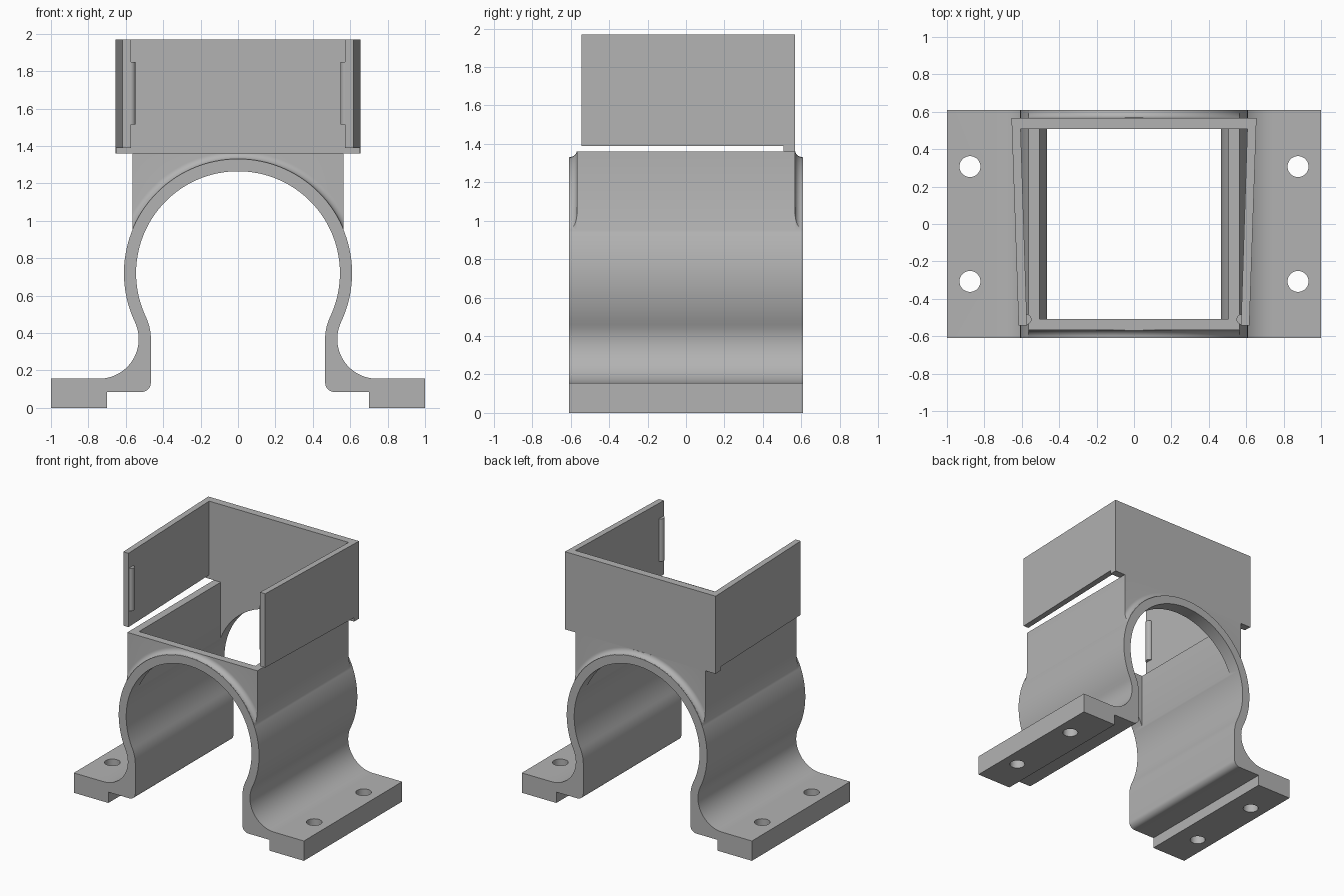
import bpy, bmesh, math
from mathutils import Matrix

if "Cube" in bpy.data.objects:
    bpy.data.objects.remove(bpy.data.objects["Cube"])

grey = bpy.data.materials.new("plain grey")
grey.diffuse_color = (0.45, 0.45, 0.45, 1)
grey.use_nodes = True
grey.node_tree.nodes["Principled BSDF"].inputs["Base Color"].default_value = grey.diffuse_color


def finish(name, bm):
    bmesh.ops.recalc_face_normals(bm, faces=bm.faces)
    me = bpy.data.meshes.new(name)
    bm.to_mesh(me)
    bm.free()
    me.materials.append(grey)
    ob = bpy.data.objects.new(name, me)
    bpy.context.collection.objects.link(ob)
    return ob


def prism(name, pts, lo, hi, axis="z"):
    """Extrude a 2D outline along z (xy outline) or y (xz outline)."""
    bm = bmesh.new()
    place = (lambda p, h: (p[0], p[1], h)) if axis == "z" else (lambda p, h: (p[0], h, p[1]))
    a = [bm.verts.new(place(p, lo)) for p in pts]
    b = [bm.verts.new(place(p, hi)) for p in pts]
    bm.faces.new(a)
    bm.faces.new(b)
    n = len(pts)
    for i in range(n):
        bm.faces.new((a[i], a[(i + 1) % n], b[(i + 1) % n], b[i]))
    return finish(name, bm)


def box(name, x, y, lo, hi):
    return prism(name, [(-x, -y), (x, -y), (x, y), (-x, y)], lo, hi)


def arc(cx, cz, r, a0, a1, n):
    return [(cx + r * math.cos(math.radians(a0 + (a1 - a0) * i / n)),
             cz + r * math.sin(math.radians(a0 + (a1 - a0) * i / n))) for i in range(n + 1)]


def mirrored(half):
    """Half outline starting on x = 0, closed with its mirror image."""
    return half + [(-x, z) for x, z in reversed(half) if abs(x) > 1e-6]


def boolean(ob, other, op):
    m = ob.modifiers.new(op, "BOOLEAN")
    m.operation, m.object, m.solver = op, other, "EXACT"
    bpy.context.view_layer.objects.active = ob
    bpy.ops.object.modifier_apply(modifier=m.name)
    bpy.data.objects.remove(other)


# Pipe saddle outline: big arc flowing into a concave foot
CZ, RO, RI = 0.72, 0.61, 0.545
FX, FZ = 0.743, 0.368
RF = math.hypot(FX, CZ - FZ) - RO
T = math.degrees(math.atan2(CZ - FZ, FX))
outer = arc(0, CZ, RO, 90, -T, 40) + arc(FX, FZ, RF, 180 - T, 270, 24) + [(1, FZ - RF), (1, 0)]
inner = (arc(0, CZ, RI, 90, -T, 40) + arc(FX, FZ, RF + RO - RI, 180 - T, 180, 8)
         + arc(0.516, 0.135, 0.05, 180, 270, 8) + [(0.70, 0.085), (0.70, -0.1)])
saddle = prism("saddle_clamp", mirrored(outer), -0.61, 0.61, "y")

# Lower box rising from the saddle
BX, BY, TOP = 0.565, 0.567, 1.36
boolean(saddle, box("block", BX, BY, 0.75, TOP), "UNION")

# Rounded fillets where the box ends meet the saddle
for s in (-1, 1):
    prof = [(0.65 - 0.039 * math.sin(t), 0.607 - 0.04 * math.cos(t))
            for t in [math.pi / 2 * i / 8 for i in range(9)]]
    prof += [(0.59, 0.607), (0.59, 0.54), (0.65, 0.54)]
    bm = bmesh.new()
    rings = []
    for k in range(120):
        a = math.tau * k / 120
        rings.append([bm.verts.new((r * math.cos(a), s * y, CZ + r * math.sin(a))) for r, y in prof])
    for k in range(120):
        p, q = rings[k], rings[(k + 1) % 120]
        for i in range(len(prof)):
            j = (i + 1) % len(prof)
            bm.faces.new((p[i], p[j], q[j], q[i]))
    fillet = finish("fillet", bm)
    boolean(fillet, box("clip", BX - 0.0005, 1, 0.9, TOP - 0.0005), "INTERSECT")
    boolean(saddle, fillet, "UNION")

# Pipe bore, box cavity and bolt holes
boolean(saddle, prism("bore", mirrored(inner), -1, 1, "y"), "DIFFERENCE")
boolean(saddle, box("cavity", 0.505, 0.507, 0.75, 1.5), "DIFFERENCE")
for x in (-0.877, 0.877):
    for y in (-0.307, 0.307):
        hole = prism("hole", arc(x, y, 0.056, 0, 352.5, 47), -0.1, 0.3)
        boolean(saddle, hole, "DIFFERENCE")

# Upper holder: back wall with two arms leaning inward
footprint = [(0.655, BY), (0.617, -0.543), (0.572, -0.543), (0.606, 0.507)]
holder = prism("upper_holder", footprint + [(-x, y) for x, y in reversed(footprint)], 1.39, 1.97)
strip = [(0.655, BY), (0.653, 0.507)]
back_strip = prism("back_wall_strip", strip + [(-x, y) for x, y in reversed(strip)], TOP, 1.39)
boolean(holder, back_strip, "UNION")

# Round snap ridges at the arm ends
for side, s in (("left", -1), ("right", 1)):
    ridge = prism("snap_ridge_" + side, arc(s * 0.575, -0.51, 0.027, 0, 345, 23), 1.515, 1.85)
    boolean(holder, ridge, "UNION")

for ob in (saddle, holder):
    bpy.ops.object.select_all(action="DESELECT")
    ob.select_set(True)
    bpy.context.view_layer.objects.active = ob
    bpy.ops.object.shade_smooth_by_angle(angle=math.radians(30))
